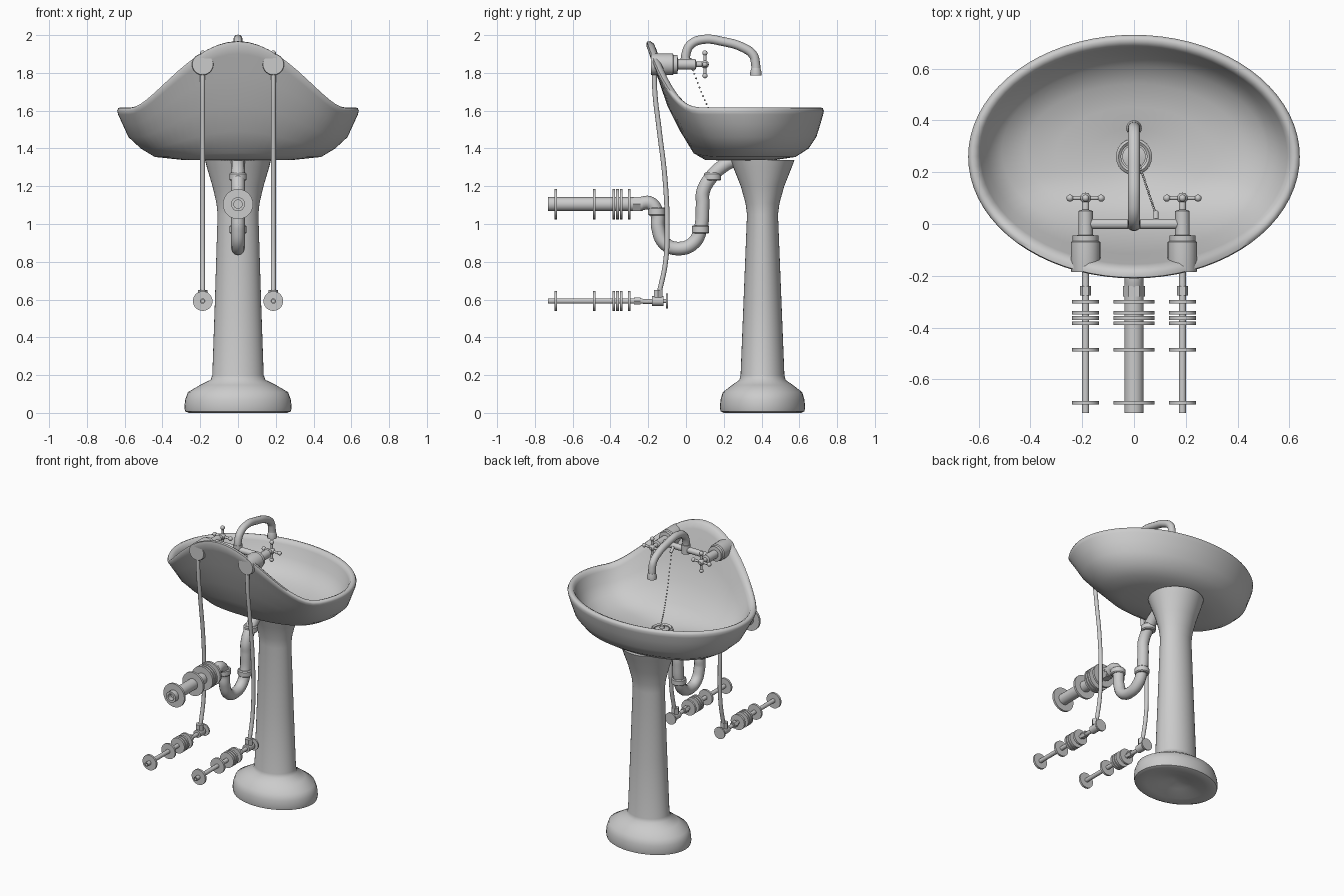
import bpy
import bmesh
from math import sin, cos, pi, radians
from mathutils import Vector

old = bpy.data.objects.get("Cube")
if old:
    bpy.data.objects.remove(old, do_unlink=True)

grey = bpy.data.materials.new("light_grey")
grey.use_nodes = True
grey.diffuse_color = (0.6, 0.6, 0.6, 1)
grey.node_tree.nodes["Principled BSDF"].inputs["Base Color"].default_value = (0.6, 0.6, 0.6, 1)


def finish(name, bm, angle=40):
    bmesh.ops.recalc_face_normals(bm, faces=bm.faces)
    mesh = bpy.data.meshes.new(name)
    bm.to_mesh(mesh)
    bm.free()
    mesh.materials.append(grey)
    obj = bpy.data.objects.new(name, mesh)
    bpy.context.collection.objects.link(obj)
    bpy.ops.object.select_all(action='DESELECT')
    obj.select_set(True)
    bpy.context.view_layer.objects.active = obj
    bpy.ops.object.shade_smooth_by_angle(angle=radians(angle))
    return obj


def loft(name, rings, angle=40, closed=False):
    """Skin a list of point rings; cap both ends unless closed."""
    bm = bmesh.new()
    rows = [[bm.verts.new(p) for p in ring] for ring in rings]
    n = len(rows[0])
    for a, b in zip(rows, rows[1:] + ([rows[0]] if closed else [])):
        for i in range(n):
            j = (i + 1) % n
            bm.faces.new((a[i], a[j], b[j], b[i]))
    if not closed:
        bm.faces.new(rows[0])
        bm.faces.new(rows[-1])
    return finish(name, bm, angle)


def lathe(name, profile, origin, axis=(0, 1, 0), sides=24, closed=False):
    """Revolve (radius, distance) pairs around an axis."""
    q = Vector(axis).to_track_quat('Z', 'Y')
    rings = [[Vector(origin) + q @ Vector((r * cos(2 * pi * i / sides), r * sin(2 * pi * i / sides), t))
              for i in range(sides)] for r, t in profile]
    return loft(name, rings, 40, closed)


def rod(name, a, b, r, sides=24):
    d = Vector(b) - Vector(a)
    return lathe(name, [(r, 0), (r, d.length)], a, d, sides)


def ball(name, centre, r):
    bm = bmesh.new()
    bmesh.ops.create_uvsphere(bm, u_segments=12, v_segments=8, radius=r)
    bmesh.ops.translate(bm, verts=bm.verts, vec=centre)
    return finish(name, bm, 80)


def pipe(name, x, path, r):
    """Round pipe bent through (y, z) points in an upright plane."""
    curve = bpy.data.curves.new(name, 'CURVE')
    curve.dimensions = '3D'
    curve.bevel_depth = r
    curve.bevel_resolution = 4
    curve.resolution_u = 8
    curve.use_fill_caps = True
    spline = curve.splines.new('BEZIER')
    spline.bezier_points.add(len(path) - 1)
    for point, (y, z) in zip(spline.bezier_points, path):
        point.co = (x, y, z)
        point.handle_left_type = point.handle_right_type = 'AUTO'
    curve.materials.append(grey)
    obj = bpy.data.objects.new(name, curve)
    bpy.context.collection.objects.link(obj)
    bpy.ops.object.select_all(action='DESELECT')
    obj.select_set(True)
    bpy.context.view_layer.objects.active = obj
    bpy.ops.object.convert(target='MESH')
    bpy.ops.object.shade_smooth_by_angle(angle=radians(50))


# Basin: oval rings whose back part sweeps up into a splashback
def basin_ring(z, rx, back, front, lift, n=72):
    ring = []
    for i in range(n):
        phi = 2 * pi * i / n - pi
        bell = 0.5 * (1 + cos(pi * min(1, abs(phi) / radians(65))))
        ring.append((rx * sin(phi), (back + front) / 2 - (front - back) / 2 * cos(phi), z + lift * bell))
    return ring


basin = [
    (1.335, .06, .22, .34, 0), (1.34, .3, .10, .48, 0), (1.355, .44, .04, .58, .02),
    (1.40, .515, -.03, .65, .09), (1.46, .58, -.10, .69, .17), (1.53, .612, -.155, .712, .26),
    (1.58, .635, -.195, .726, .32), (1.60, .64, -.21, .73, .345), (1.613, .634, -.207, .724, .353),
    (1.618, .62, -.19, .71, .35), (1.61, .603, -.17, .692, .345), (1.59, .592, -.155, .682, .33),
    (1.52, .565, -.115, .655, .24), (1.46, .51, -.05, .61, .14), (1.42, .42, .03, .54, .05),
    (1.40, .30, .1, .45, .01), (1.39, .16, .16, .37, 0), (1.375, .06, .2, .32, 0)]
loft("basin", [basin_ring(*r) for r in basin], 60)

# Pedestal: oval column on a spreading foot, hollowed a little underneath
column = [
    (.02, .02, .05), (.10, .08, .03), (.2, .16, .008), (.26, .205, 0), (.28, .222, .008), (.284, .226, .03),
    (.28, .222, .07), (.265, .21, .11), (.2, .16, .148), (.145, .122, .175), (.136, .116, .2),
    (.122, .1, .6), (.108, .082, 1.05), (.114, .09, 1.11), (.135, .115, 1.2), (.165, .155, 1.3), (.175, .17, 1.34)]
loft("pedestal", [[(rx * cos(2 * pi * i / 40), .405 + ry * sin(2 * pi * i / 40), z) for i in range(40)]
                  for rx, ry, z in column], 45)

# Drain ring and plug
lathe("drain_ring", [(.05, 0), (.07, 0), (.07, .02), (.06, .028), (.05, .02)], (0, .26, 1.38), (0, 0, 1), closed=True)
lathe("plug", [(.045, 0), (.045, .018), (.016, .024), (.012, .04)], (0, .26, 1.38), (0, 0, 1))


# Wall fittings shared by the waste and both supplies
def wall_run(name, x, z, pipe_r, flange_r):
    lathe(name + "_wall_pipe", [(pipe_r, 0), (pipe_r, .5), (pipe_r * .6, .5), (pipe_r * .6, 0)],
          (x, -.73, z), closed=True)
    for k, y in enumerate((-.69, -.485, -.383, -.363, -.343, -.30)):
        rod(f"{name}_flange_{k}", (x, y - .007, z), (x, y + .007, z), flange_r, 28)


wall_run("waste", 0, 1.105, .037, .08)
rod("waste_wall_nut", (0, -.28, 1.105), (0, -.24, 1.105), .043, 6)

# Waste trap with its collars
pipe("waste_trap", 0, [(-.25, 1.105), (-.19, 1.11), (-.152, 1.05), (-.148, .98), (-.11, .895), (-.035, .87),
                       (.04, .9), (.076, .97), (.088, 1.1), (.09, 1.17), (.135, 1.25), (.2, 1.31), (.27, 1.345)], .036)
for k, (y, z) in enumerate(((-.155, 1.045), (.077, .95), (.14, 1.23))):
    lathe(f"trap_collar_{k}", [(.04, 0), (.046, .006), (.046, .036), (.04, .042)], (0, y, z), (0, 0, 1))

for side, s in (("left", 1), ("right", -1)):
    x = s * .187
    # Supply line, valve and riser
    wall_run(side + "_supply", x, .592, .014, .052)
    rod(side + "_supply_nut", (x, -.275, .592), (x, -.24, .592), .022, 6)
    pipe(side + "_supply_elbow", x, [(-.25, .592), (-.2, .59), (-.15, .592)], .013)
    rod(side + "_valve_body", (x, -.18, .592), (x, -.12, .592), .026)
    rod(side + "_valve_stem", (x, -.12, .592), (x, -.1, .592), .01)
    rod(side + "_valve_wheel", (x, -.106, .592), (x, -.096, .592), .04)
    rod(side + "_valve_collar", (x, -.148, .61), (x, -.148, .65), .026, 6)
    pipe(side + "_riser", x, [(-.143, .63), (-.108, .8), (-.1, 1.0), (-.112, 1.25), (-.142, 1.5), (-.166, 1.72),
                              (-.165, 1.85)], .013)

    # Tap body
    lathe(side + "_tap_body", [(.055, 0), (.057, .01), (.057, .115), (.05, .12), (.05, .14), (.028, .142),
                               (.028, .235), (.014, .24), (.014, .3), (.01, .305)], (x, -.185, 1.845))
    # Cross handle
    hub = Vector((x, .1, 1.845))
    ball(side + "_handle_hub", hub, .021)
    for k in range(4):
        d = Vector((cos(k * pi / 2), 0, sin(k * pi / 2)))
        rod(f"{side}_handle_arm_{k}", hub, hub + d * .06, .008, 12)
        ball(f"{side}_handle_knob_{k}", hub + d * .06, .014)

# Mixer bar and swan-neck spout
rod("mixer_bar", (-.187, 0, 1.845), (.187, 0, 1.845), .02)
rod("spout_base", (0, 0, 1.82), (0, 0, 1.88), .028)
pipe("spout", 0, [(0, 1.84), (0, 1.9), (.025, 1.95), (.09, 1.977), (.2, 1.965), (.3, 1.935), (.355, 1.895),
                  (.368, 1.85), (.37, 1.8)], .024)
lathe("spout_nozzle", [(.02, .0), (.03, 0), (.03, .02), (.024, .04), (.02, .04)], (.0, .37, 1.785), (0, 0, 1), closed=True)

# Bead chain from the mixer bar to the plug
start, end = Vector((.085, .035, 1.82)), Vector((.012, .255, 1.42))
rod("chain_hook", (.085, .015, 1.845), (.085, .045, 1.815), .01, 12)
for k in range(25):
    t = k / 24
    p = start.lerp(end, t)
    p.z -= .06 * sin(pi * t)
    ball(f"chain_bead_{k}", p, .005)
